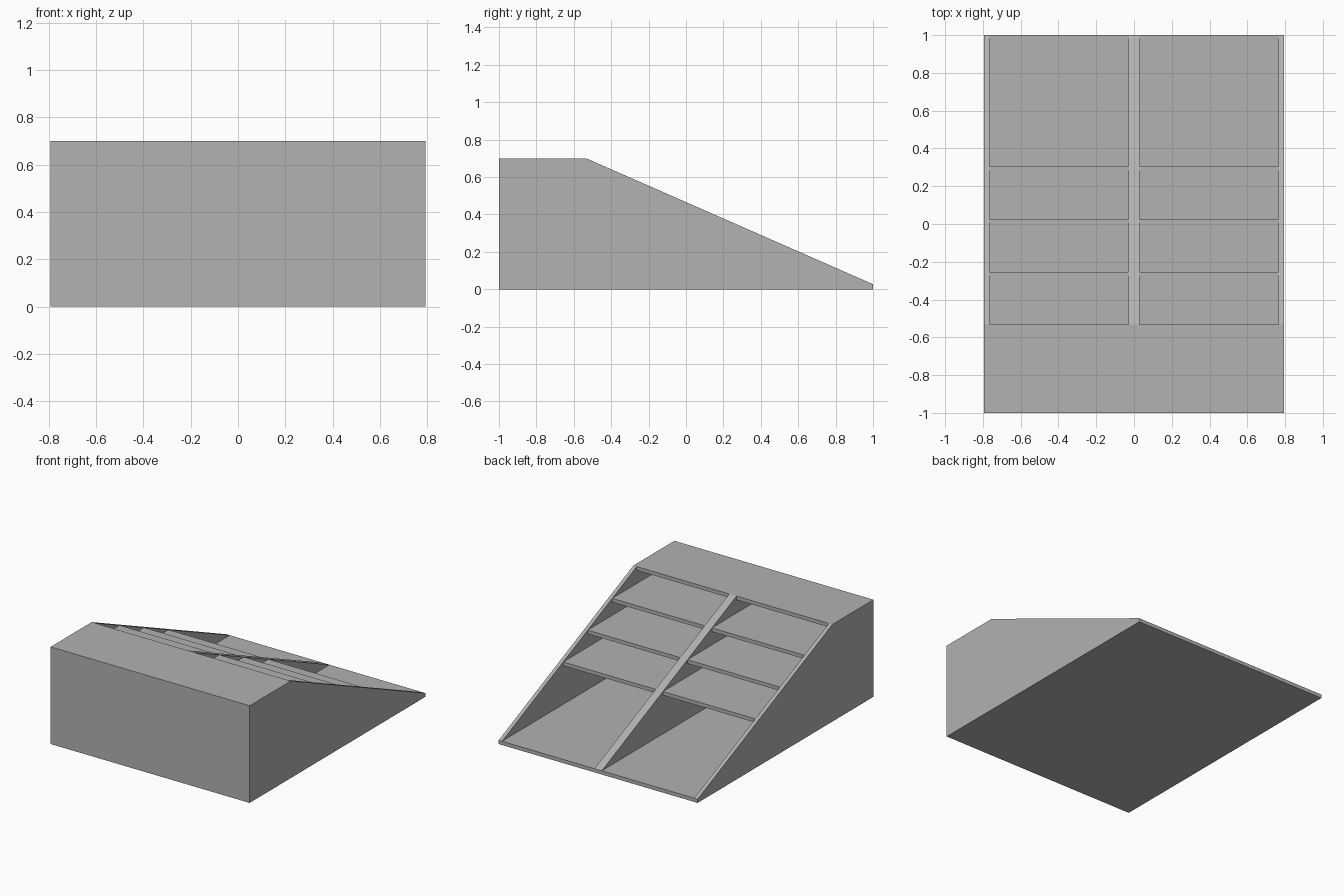
import bpy
import bmesh

if "Cube" in bpy.data.objects:
    bpy.data.objects.remove(bpy.data.objects["Cube"], do_unlink=True)

HALF_W, HEIGHT, T = 0.793, 0.70, 0.027
TOP_Y = -0.533                      # where the slope meets the flat top
SLOPE = (HEIGHT - T) / (1 - TOP_Y)
CENTRE = 0.029                      # half thickness of the central divider

grey = bpy.data.materials.new("plain grey")
grey.use_nodes = True
colour = (0.445, 0.445, 0.445, 1)
grey.diffuse_color = colour
grey.node_tree.nodes["Principled BSDF"].inputs["Base Color"].default_value = colour


def extrude_profile(name, profile, x0, x1):
    """Sweep a side profile of (y, z) points from x0 to x1."""
    bm = bmesh.new()
    face = bm.faces.new([bm.verts.new((x0, y, z)) for y, z in profile])
    swept = bmesh.ops.extrude_face_region(bm, geom=[face])["geom"]
    bmesh.ops.translate(bm, vec=(x1 - x0, 0, 0),
                        verts=[v for v in swept if isinstance(v, bmesh.types.BMVert)])
    bmesh.ops.recalc_face_normals(bm, faces=bm.faces)
    mesh = bpy.data.meshes.new(name)
    bm.to_mesh(mesh)
    bm.free()
    mesh.materials.append(grey)
    obj = bpy.data.objects.new(name, mesh)
    bpy.context.collection.objects.link(obj)


def board(name, x0, x1, y0, y1, z0, z1):
    extrude_profile(name, [(y0, z0), (y1, z0), (y1, z1), (y0, z1)], x0, x1)


# Upright panels with the sloping edge
side = [(-1, 0), (1, 0), (1, T), (TOP_Y, HEIGHT), (-1, HEIGHT)]
extrude_profile("right_side", side, -HALF_W, -HALF_W + T)
extrude_profile("left_side", side, HALF_W - T, HALF_W)
extrude_profile("centre_divider", side, -CENTRE, CENTRE)

# Boards filling each of the two bays
for label, x0, x1 in (("right", -HALF_W + T, -CENTRE), ("left", CENTRE, HALF_W - T)):
    board(label + "_base", x0, x1, -1, 1, 0, T)
    board(label + "_front_wall", x0, x1, -1, -1 + T, T, HEIGHT - T)
    board(label + "_top", x0, x1, -1, TOP_Y, HEIGHT - T, HEIGHT)
    # Shelves step down along the slope
    for i in range(1, 4):
        y = TOP_Y + 0.279 * i
        z = HEIGHT - SLOPE * (y - TOP_Y)
        board(f"{label}_shelf_{i}", x0, x1, -1 + T, y, z - T, z)
